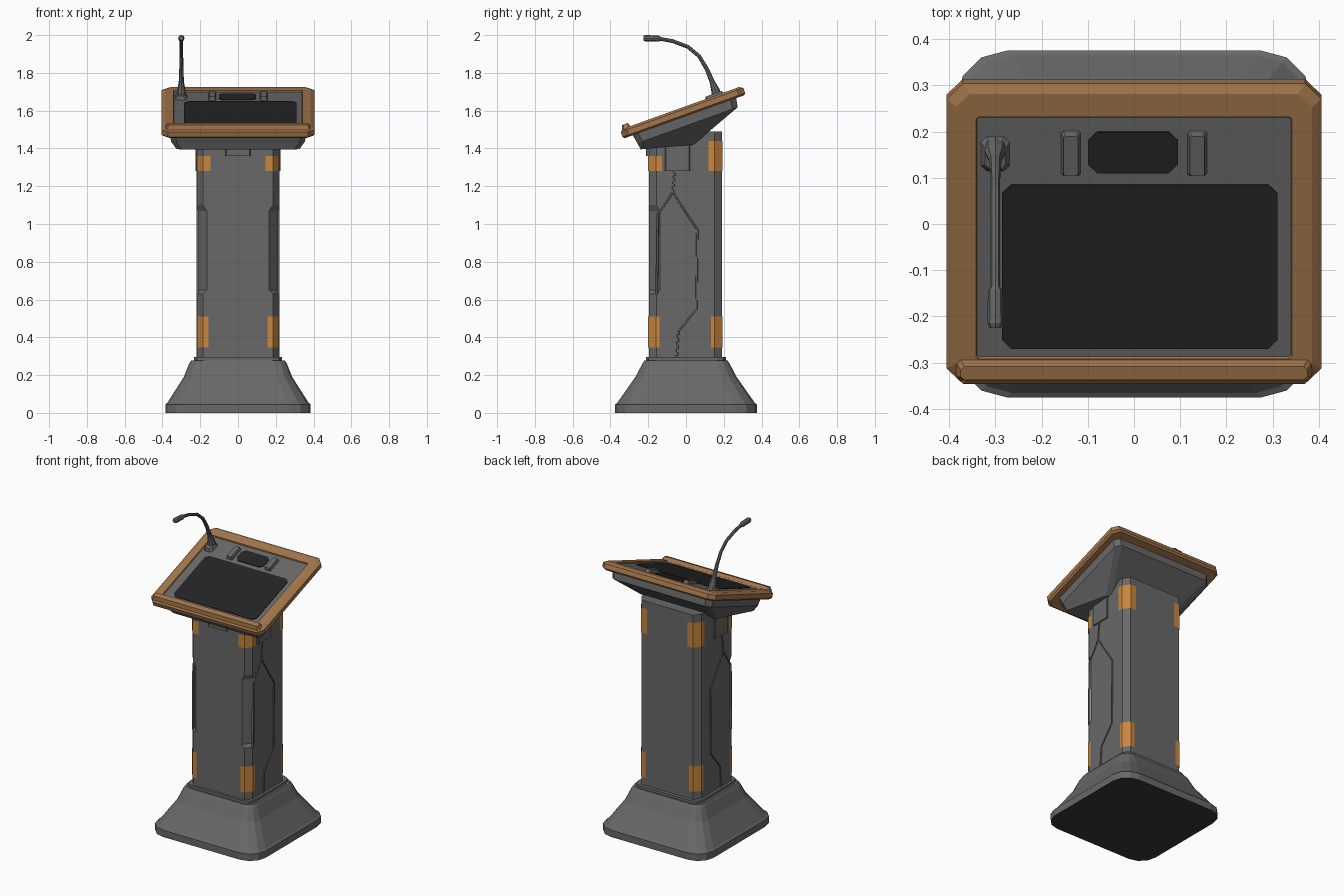
import bpy, bmesh, math
from mathutils import Matrix, Vector

if "Cube" in bpy.data.objects:
    bpy.data.objects.remove(bpy.data.objects["Cube"])


def material(name, rgb):
    m = bpy.data.materials.new(name)
    m.diffuse_color = (*rgb, 1)
    m.use_nodes = True
    m.node_tree.nodes["Principled BSDF"].inputs["Base Color"].default_value = m.diffuse_color
    return m


GREY = material("grey_metal", (0.14, 0.14, 0.14))
BLACK = material("black_screen", (0.018, 0.018, 0.018))
RUBBER = material("dark_rubber", (0.04, 0.04, 0.04))
WOOD = material("brown_wood", (0.36, 0.18, 0.07))
ORANGE = material("orange_trim", (0.58, 0.24, 0.05))

# Frame of the sloping desk: origin in the middle of its top surface
TILT = Matrix.Translation((0, -0.025, 1.615)) @ Matrix.Rotation(math.atan2(0.23, 0.64), 4, 'X')


def rounded(hx, hy, r, z, seg=1, cx=0, cy=0):
    """Ring of a rectangle with corners cut in seg steps."""
    pts = []
    for q, (sx, sy) in enumerate([(1, 1), (-1, 1), (-1, -1), (1, -1)]):
        for i in range(seg + 1):
            a = math.pi / 2 * (q + i / seg)
            pts.append(Vector((cx + sx * (hx - r) + r * math.cos(a),
                               cy + sy * (hy - r) + r * math.sin(a), z)))
    return pts


def loft(name, rings, mat, matrix=None, closed=True):
    """Skin a list of equal rings and cap both ends."""
    bm = bmesh.new()
    loops = [[bm.verts.new(p) for p in ring] for ring in rings]
    n = len(loops[0])
    for a, b in zip(loops, loops[1:]):
        for i in range(n if closed else n - 1):
            j = (i + 1) % n
            bm.faces.new((a[i], a[j], b[j], b[i]))
    if closed:
        bm.faces.new(loops[0][::-1])
        bm.faces.new(loops[-1])
    bmesh.ops.recalc_face_normals(bm, faces=bm.faces[:])
    if matrix:
        bm.transform(matrix)
    me = bpy.data.meshes.new(name)
    bm.to_mesh(me)
    bm.free()
    me.materials.append(mat)
    ob = bpy.data.objects.new(name, me)
    bpy.context.collection.objects.link(ob)
    return ob


def plate(name, x0, x1, y0, y1, z0, z1, mat, matrix=None, r=0.004, taper=0.0):
    cx, cy, hx, hy = (x0 + x1) / 2, (y0 + y1) / 2, (x1 - x0) / 2, (y1 - y0) / 2
    return loft(name, [rounded(hx, hy, r, z0, 1, cx, cy),
                       rounded(hx - taper, hy - taper, r, z1, 1, cx, cy)], mat, matrix)


# Flared foot with a dark underside
foot = loft("base", [rounded(hx, hy, r, z, 3) for hx, hy, r, z in [
    (0.385, 0.375, 0.11, 0), (0.385, 0.375, 0.11, 0.045), (0.375, 0.365, 0.11, 0.052),
    (0.287, 0.268, 0.08, 0.19), (0.258, 0.23, 0.06, 0.262), (0.248, 0.22, 0.06, 0.278)]], GREY)
foot.data.materials.append(RUBBER)
for p in foot.data.polygons:
    p.material_index = int(p.normal.z < -0.9)
loft("base_collar", [rounded(0.232, 0.212, 0.05, z, 2) for z in (0.27, 0.295)], GREY)

# Column with cut corners, cut deeper in the middle of the front
CX, CYF, CYB = 0.215, -0.197, 0.19


def column_ring(z, c=0.03):
    d = c + 0.01
    half = [(CX - c, CYF), (CX, CYF + d), (CX, CYB - 0.04), (CX - 0.03, CYB)]
    return [Vector((x, y, z)) for x, y in half] + [Vector((-x, y, z)) for x, y in half[::-1]]


loft("column", [column_ring(z, c) for z, c in [
    (0.28, 0.03), (0.63, 0.03), (0.65, 0.05), (1.07, 0.05), (1.10, 0.03), (1.49, 0.03)]], GREY)

# Thin orange trims wrapped around the four corners
e = 0.003
for s, side in ((1, "right"), (-1, "left")):
    for end, yf, k in (("front", CYF, 1), ("back", CYB, -1)):
        for level, z0, z1, w in (("upper", 1.28, 1.36 if k > 0 else 1.44, 0.04),
                                 ("lower", 0.345, 0.51, 0.028)):
            strip = [(CX - 0.03 - w, yf - k * e), (CX - 0.03 + e / 2, yf - k * e),
                     (CX + e, yf + k * (0.04 - e / 2)), (CX + e, yf + k * (0.04 + w - 0.01))]
            loft(f"corner_trim_{level}_{end}_{side}",
                 [[Vector((s * x, y, z)) for x, y in strip] for z in (z0, z1)],
                 ORANGE, closed=False)

    # Raised seams on the column sides
    seams = {"back": [(-0.05, 0.29), (-0.04, 0.43), (0.055, 0.55), (0.06, 0.97),
                      (-0.02, 1.09), (-0.07, 1.17), (-0.06, 1.28)],
             "front": [(-0.155, 0.63), (-0.15, 1.05), (-0.10, 1.12), (-0.07, 1.17)]}
    for part, line in seams.items():
        loft(f"side_seam_{part}_{side}",
             [[Vector((s * x, y + dy, z)) for x, dy in
               ((0.21, -0.007), (0.21, 0.007), (0.22, 0.004), (0.22, -0.004))]
              for y, z in line], GREY)
    plate(f"side_bracket_{side}", *sorted((s * 0.21, s * 0.224)), -0.11, 0.02, 1.28, 1.43, GREY)

plate("front_bracket", -0.065, 0.065, -0.212, -0.18, 1.36, 1.41, GREY)

# Wedge-shaped housing under the desk
upper = [[TILT @ p for p in rounded(hx, hy, 0.03, z)] for hx, hy, z in
         ((0.36, 0.292, -0.045), (0.355, 0.282, -0.098))]
lower = []
for p in rounded(1, 1, 0.1, 0):
    t = (p.y + 1) / 2
    lower.append(Vector((p.x * (0.33 - 0.10 * t), -0.24 + 0.28 * t, 1.395 + 0.025 * t)))
loft("desk_housing", upper + [lower], GREY)

# Wooden desk frame with bevelled rim
loft("desk_frame", [
    rounded(0.395, 0.335, 0.035, -0.05), rounded(0.405, 0.345, 0.035, -0.04),
    rounded(0.405, 0.345, 0.035, -0.012), rounded(0.385, 0.325, 0.03, 0.0),
    rounded(0.342, 0.278, 0.005, 0.0, cy=-0.006),
    rounded(0.338, 0.274, 0.005, -0.014, cy=-0.006)], WOOD, TILT)
plate("paper_stop", -0.385, 0.385, -0.335, -0.284, -0.005, 0.02, WOOD, TILT, 0.008, 0.01)

# Desk panel, screen and control slot
plate("desk_panel", -0.339, 0.339, -0.281, 0.269, -0.02, -0.008, GREY, TILT)
plate("screen", -0.285, 0.31, -0.262, 0.115, -0.01, -0.004, BLACK, TILT, 0.02)
plate("control_slot", -0.10, 0.095, 0.142, 0.236, -0.01, -0.003, BLACK, TILT, 0.02)
for s, side in ((1, "right"), (-1, "left")):
    plate(f"slot_rail_{side}", *sorted((s * 0.115, s * 0.158)), 0.135, 0.238,
          -0.01, 0.012, GREY, TILT, 0.004, 0.006)

# Gooseneck microphone swept in the side plane
plate("microphone_mount", -0.332, -0.268, 0.145, 0.225, -0.01, 0.012, GREY, TILT, 0.012, 0.01)
path = [(0.165, 1.67, 0.027), (0.155, 1.71, 0.022), (0.14, 1.75, 0.014), (0.11, 1.82, 0.011),
        (0.07, 1.888, 0.010), (0.01, 1.938, 0.010), (-0.07, 1.968, 0.010), (-0.135, 1.98, 0.010),
        (-0.145, 1.981, 0.016), (-0.215, 1.984, 0.017), (-0.225, 1.984, 0.012)]
rings = []
for i, (y, z, r) in enumerate(path):
    a, b = path[max(i - 1, 0)], path[min(i + 1, len(path) - 1)]
    d = Vector((0, b[0] - a[0], b[1] - a[1])).normalized()
    n = Vector((1, 0, 0)).cross(d)
    rings.append([Vector((-0.30, y, z)) + r * (math.cos(t) * Vector((1, 0, 0)) + math.sin(t) * n)
                  for t in (math.tau * k / 8 for k in range(8))])
loft("microphone", rings, GREY)
